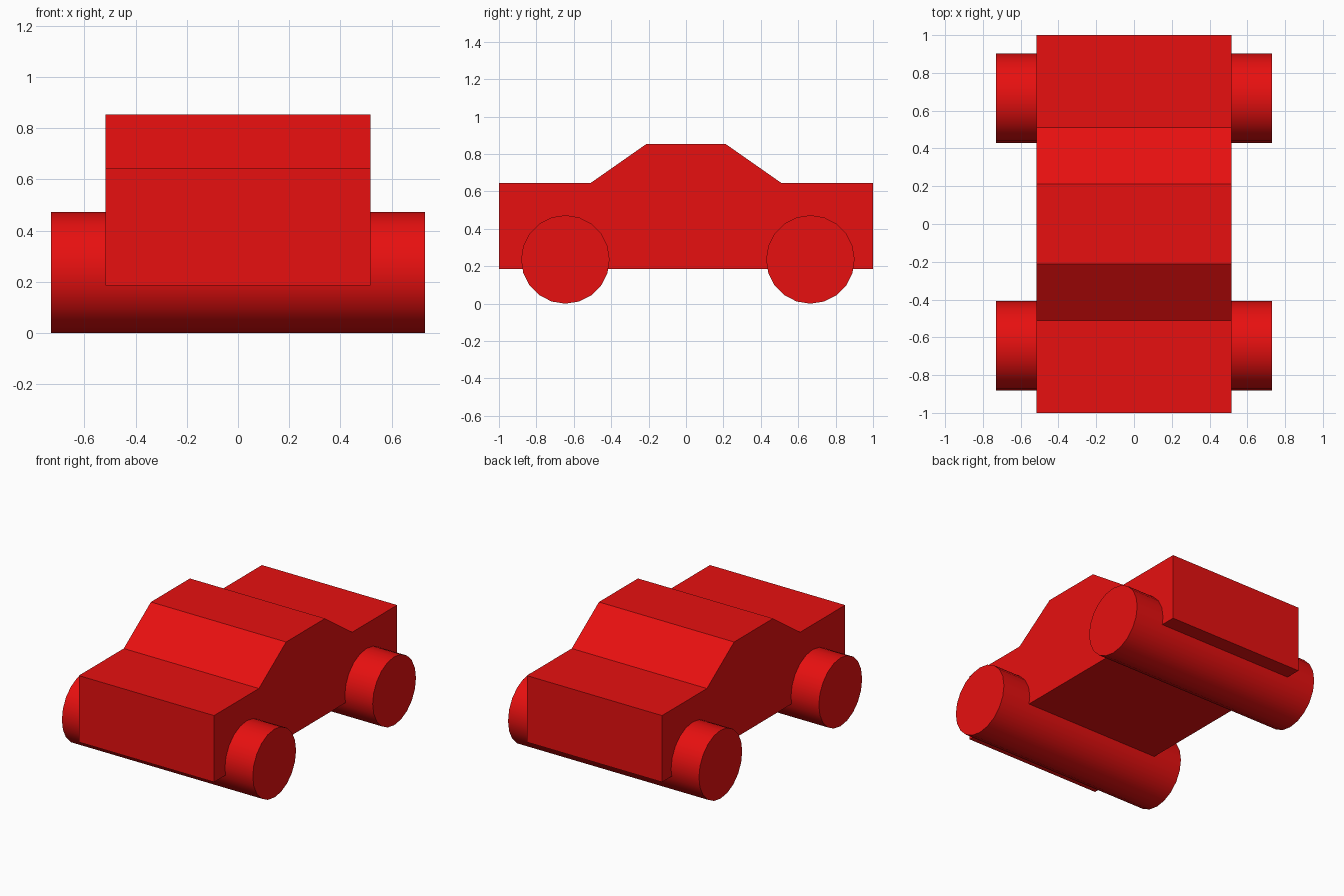
import bpy
import bmesh
import math

if "Cube" in bpy.data.objects:
    bpy.data.objects.remove(bpy.data.objects["Cube"])

red = bpy.data.materials.new("red_paint")
red.diffuse_color = (0.8, 0.005, 0.005, 1)
red.use_nodes = True
red.node_tree.nodes["Principled BSDF"].inputs["Base Color"].default_value = red.diffuse_color


def extrude_profile(name, profile, half_width):
    """Extrude a closed (y, z) outline along x, centred on x = 0."""
    mesh = bpy.data.meshes.new(name)
    bm = bmesh.new()
    face = bm.faces.new([bm.verts.new((-half_width, y, z)) for y, z in profile])
    ext = bmesh.ops.extrude_face_region(bm, geom=[face])
    verts = [v for v in ext["geom"] if isinstance(v, bmesh.types.BMVert)]
    bmesh.ops.translate(bm, verts=verts, vec=(2 * half_width, 0, 0))
    bmesh.ops.recalc_face_normals(bm, faces=bm.faces)
    bm.to_mesh(mesh)
    bm.free()
    mesh.materials.append(red)
    obj = bpy.data.objects.new(name, mesh)
    bpy.context.collection.objects.link(obj)
    return obj


# Car body: mirrored side outline with hood, sloped windows and roof
half = [(1.0, 0.185), (1.0, 0.645), (0.51, 0.645), (0.213, 0.853)]
outline = half + [(-y, z) for y, z in reversed(half)]
extrude_profile("body", outline, 0.517)

# Wheel pairs: each is one roller running right through the body
RADIUS, SIDES = 0.2365, 20
for name, y in (("front_wheels", -0.645), ("rear_wheels", 0.665)):
    circle = [(y + RADIUS * math.sin(2 * math.pi * i / SIDES),
               RADIUS - RADIUS * math.cos(2 * math.pi * i / SIDES))
              for i in range(SIDES)]
    wheels = extrude_profile(name, circle, 0.73)
    bpy.ops.object.select_all(action='DESELECT')
    wheels.select_set(True)
    bpy.context.view_layer.objects.active = wheels
    bpy.ops.object.shade_smooth_by_angle(angle=math.radians(30))
